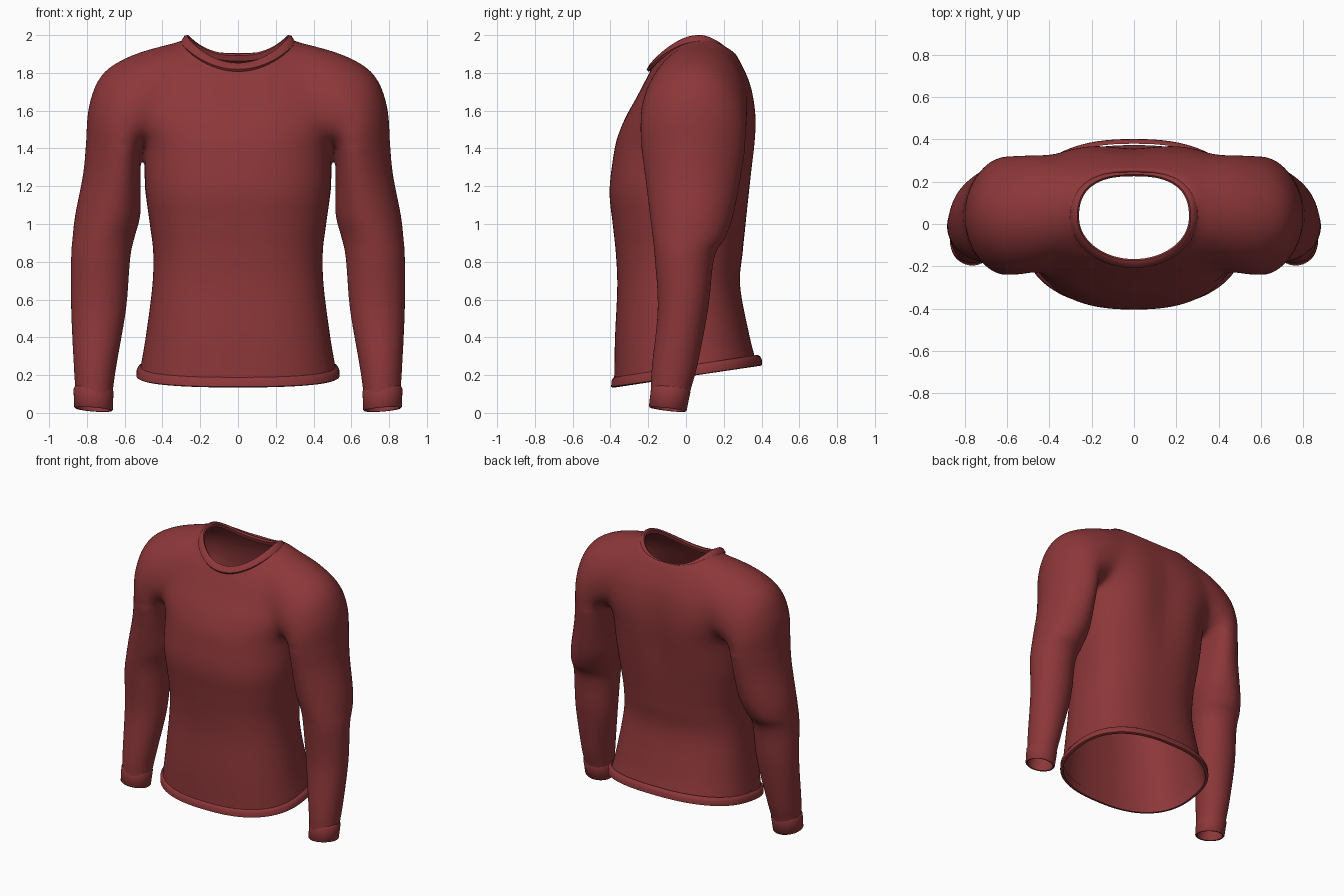
import bpy, bmesh, math
from mathutils import Vector

if "Cube" in bpy.data.objects:
    bpy.data.objects.remove(bpy.data.objects["Cube"])

red = bpy.data.materials.new("brick red cloth")
red.diffuse_color = (0.265, 0.038, 0.041, 1)
red.use_nodes = True
red.node_tree.nodes["Principled BSDF"].inputs["Base Color"].default_value = red.diffuse_color
TAU = 2 * math.pi


def catmull(rows, steps=6):
    """Smoothly interpolate a list of number tuples."""
    out = []
    for i in range(len(rows) - 1):
        a, b, c, d = (rows[max(0, min(len(rows) - 1, i + k))] for k in (-1, 0, 1, 2))
        for s in range(steps):
            t = s / steps
            out.append([0.5 * (2 * q + (r - p) * t + (2 * p - 5 * q + 4 * r - w) * t * t
                               + (3 * q - p - 3 * r + w) * t ** 3)
                        for p, q, r, w in zip(a, b, c, d)])
    return out + [list(rows[-1])]


def power(v, e):
    return math.copysign(abs(v) ** e, v)


def loft(bm, rings):
    """Closed solid through a list of point rings."""
    vs = [[bm.verts.new(p) for p in ring] for ring in rings]
    n = len(vs[0])
    faces = [bm.faces.new((a[i], a[(i + 1) % n], b[(i + 1) % n], b[i]))
             for a, b in zip(vs, vs[1:]) for i in range(n)]
    faces += [bm.faces.new(vs[0][::-1]), bm.faces.new(vs[-1])]
    bmesh.ops.recalc_face_normals(bm, faces=faces)


def finish(name, mesh, angle=50):
    ob = bpy.data.objects.new(name, mesh)
    bpy.context.collection.objects.link(ob)
    mesh.materials.clear()
    mesh.materials.append(red)
    for o in bpy.context.selected_objects:
        o.select_set(False)
    ob.select_set(True)
    bpy.context.view_layer.objects.active = ob
    bpy.ops.object.shade_smooth_by_angle(angle=math.radians(angle))
    return ob


# Torso sections: z, half width, front y, back y
TORSO = [(0.00, .54, -.385, .40), (0.20, .522, -.380, .387), (0.40, .489, -.376, .338),
         (0.67, .454, -.364, .287), (0.85, .449, -.372, .302), (1.00, .467, -.388, .322),
         (1.18, .49, -.405, .350), (1.40, .498, -.378, .382), (1.48, .53, -.356, .388),
         (1.57, .58, -.318, .387), (1.67, .60, -.262, .372), (1.77, .58, -.210, .342),
         (1.85, .52, -.160, .30), (1.93, .40, -.065, .25), (1.995, .27, .03, .18)]
# Sleeve sections: outer x, z, inner x, z, front y, back y, inward skew
SLEEVE = [(.20, 1.985, .20, 1.50, -.12, .26, 0), (.42, 1.943, .36, 1.46, -.20, .325, .1),
          (.60, 1.882, .45, 1.42, -.24, .33, .2), (.73, 1.79, .49, 1.41, -.245, .325, .25),
          (.795, 1.62, .507, 1.40, -.245, .322, .28), (.806, 1.42, .515, 1.34, -.233, .31, .28),
          (.821, 1.26, .516, 1.22, -.215, .288, .22), (.862, 1.05, .517, 1.05, -.192, .252, .1),
          (.876, .93, .547, .93, -.177, .21, 0), (.884, .82, .57, .82, -.166, .15, 0),
          (.884, .55, .592, .55, -.15, .118, 0), (.870, .25, .643, .25, -.181, .061, 0),
          (.861, .10, .663, .10, -.188, .02, 0), (.86, -.06, .668, -.06, -.192, -.01, 0)]


def torso_ring(z, w, yf, yb, n=64):
    yc, ring = (yf + yb) / 2, []
    for i in range(n):
        a = TAU * i / n
        x, s = w * power(math.cos(a), .82), power(math.sin(a), .82)
        y = yc + (yb - yf) / 2 * s
        if s > 0:   # shallow spine hollow
            y -= .035 * math.exp(-(x / .15) ** 2 - ((z - 1.45) / .35) ** 2)
        ring.append((x, y, z))
    return ring


def sleeve_ring(side, ox, oz, ix, iz, yf, yb, skew, n=40):
    ring = []
    for i in range(n):
        c, s = math.cos(TAU * i / n), math.sin(TAU * i / n)
        c -= skew * s * s
        ring.append((side * ((ox + ix) / 2 + (ox - ix) / 2 * c), (yf + yb) / 2 + (yb - yf) / 2 * s,
                     (oz + iz) / 2 + (oz - iz) / 2 * c))
    return ring


# Fuse torso and both sleeves into one soft body
bm = bmesh.new()
loft(bm, [torso_ring(*r) for r in catmull(TORSO)])
for side in (-1, 1):
    loft(bm, [sleeve_ring(side, *r) for r in catmull(SLEEVE)])
raw = bpy.data.meshes.new("body_solid")
bm.to_mesh(raw)
bm.free()
solid = bpy.data.objects.new("body_solid", raw)
bpy.context.collection.objects.link(solid)
m = solid.modifiers.new("fuse", 'REMESH')
m.mode, m.voxel_size = 'VOXEL', .0115
m = solid.modifiers.new("soften", 'SMOOTH')
m.factor, m.iterations = .5, 10
dg = bpy.context.evaluated_depsgraph_get()
shell = bpy.data.meshes.new_from_object(solid.evaluated_get(dg))
bpy.data.objects.remove(solid)

NX, NY, NC = .272, .208, .03


def hem_z(x, y):
    return .133 + (y + .39) * .15


def neck_z(x, y):
    d = y - .07
    return 1.983 - (.148 * min(1, (d / .248) ** 2) if d < 0 else .10 * min(1, (d / .168) ** 2))


def neck_e(s):
    """Squarer at the back of the neck than at the front."""
    return .78 if s > 0 else 1.0


bm = bmesh.new()
bm.from_mesh(shell)


def relax(verts, times):
    for i in range(times):
        bmesh.ops.smooth_vert(bm, verts=verts, factor=.5,
                              use_axis_x=True, use_axis_y=True, use_axis_z=True)


# Melt the creases where the sleeves run into chest and back, in widening steps
for z, inner in ((1.6, .16), (1.54, .12), (1.47, .06), (1.4, 0)):
    relax([v for v in bm.verts if v.co.z > z and abs(v.co.x) >= inner], 22)


# Open the hem, the cuffs and the neck
def cut(test, co, no):
    vs = {v for v in bm.verts if test(v.co)}
    fs = [f for f in bm.faces if all(v in vs for v in f.verts)]
    es = {e for f in fs for e in f.edges}
    bmesh.ops.bisect_plane(bm, geom=list(vs) + list(es) + fs, plane_co=co, plane_no=no)
    no = Vector(no)
    dead = [f for f in bm.faces if test(f.calc_center_median())
            and (f.calc_center_median() - Vector(co)).dot(no) < 0]
    bmesh.ops.delete(bm, geom=dead, context='FACES')


cut(lambda p: abs(p.x) < .58 and p.z < .45, (0, -.39, .148), (0, -.15, 1))
cut(lambda p: abs(p.x) > .6 and p.z < .2, (0, 0, .035), (0, 0, 1))


def in_neck(p):
    k = 2 / neck_e(p.y - NC)
    return p.z > 1.6 and abs(p.x / NX) ** k + abs((p.y - NC) / NY) ** k < 1


dead = [f for f in bm.faces if in_neck(f.calc_center_median())]
bmesh.ops.delete(bm, geom=dead, context='FACES')
for v in bm.verts:   # tidy the neck edge onto the collar line
    if v.is_boundary and v.co.z > 1.5:
        u, w = v.co.x / NX, (v.co.y - NC) / NY
        k = 2 / neck_e(w)
        r = (abs(u) ** k + abs(w) ** k) ** (1 / k)
        x, y = NX * u / r, NC + NY * w / r
        v.co = (x, y, neck_z(x, y))
relax([v for v in bm.verts if v.co.z > 1.7 and not v.is_boundary
       and abs(v.co.x) < .36 and -.27 < v.co.y < .33], 25)
bm.to_mesh(shell)
bm.free()
finish("shirt_body", shell, 70)


def band(name, cx, cy, rx, ry, zfun, profile, e, shear=0.0, n=64):
    """Closed ring of cloth; profile holds (outward, up) offsets."""
    bm = bmesh.new()
    rows = []
    for i in range(n):
        a = TAU * i / n
        k = e(math.sin(a))
        c, s = power(math.cos(a), k), power(math.sin(a), k)
        z = zfun(cx + rx * c, cy + ry * s)
        rows.append([bm.verts.new((cx + (rx + d) * c, cy + (ry + d) * s + shear * h, z + h))
                     for d, h in profile])
    k = len(profile)
    for i in range(n):
        a, b = rows[i], rows[(i + 1) % n]
        for j in range(k):
            bm.faces.new((a[j], b[j], b[(j + 1) % k], a[(j + 1) % k]))
    bmesh.ops.recalc_face_normals(bm, faces=bm.faces)
    me = bpy.data.meshes.new(name)
    bm.to_mesh(me)
    bm.free()
    return finish(name, me)


# Ribbed edges: collar, hem and cuffs
band("collar", 0, NC, NX, NY, neck_z,
     [(.022, -.028), (.030, -.016), (.012, .014), (-.004, .018), (-.012, .008), (-.004, -.02)], neck_e)
band("hem_band", 0, .003, .521, .383, hem_z,
     [(.008, .0), (.016, .004), (.015, .035), (.006, .05), (-.006, .058), (-.004, .0)],
     lambda s: .82, n=96)
for side, label in ((-1, "right"), (1, "left")):
    band(label + "_cuff", side * .765, -.097, .094, .092,
         lambda x, y: .02 - .12 * (y + .097) + .08 * (abs(x) - .765),
         [(.002, -.002), (.008, .004), (.012, .10), (.006, .112), (-.008, .115), (-.006, .0)],
         lambda s: 1.0, shear=.16, n=40)
